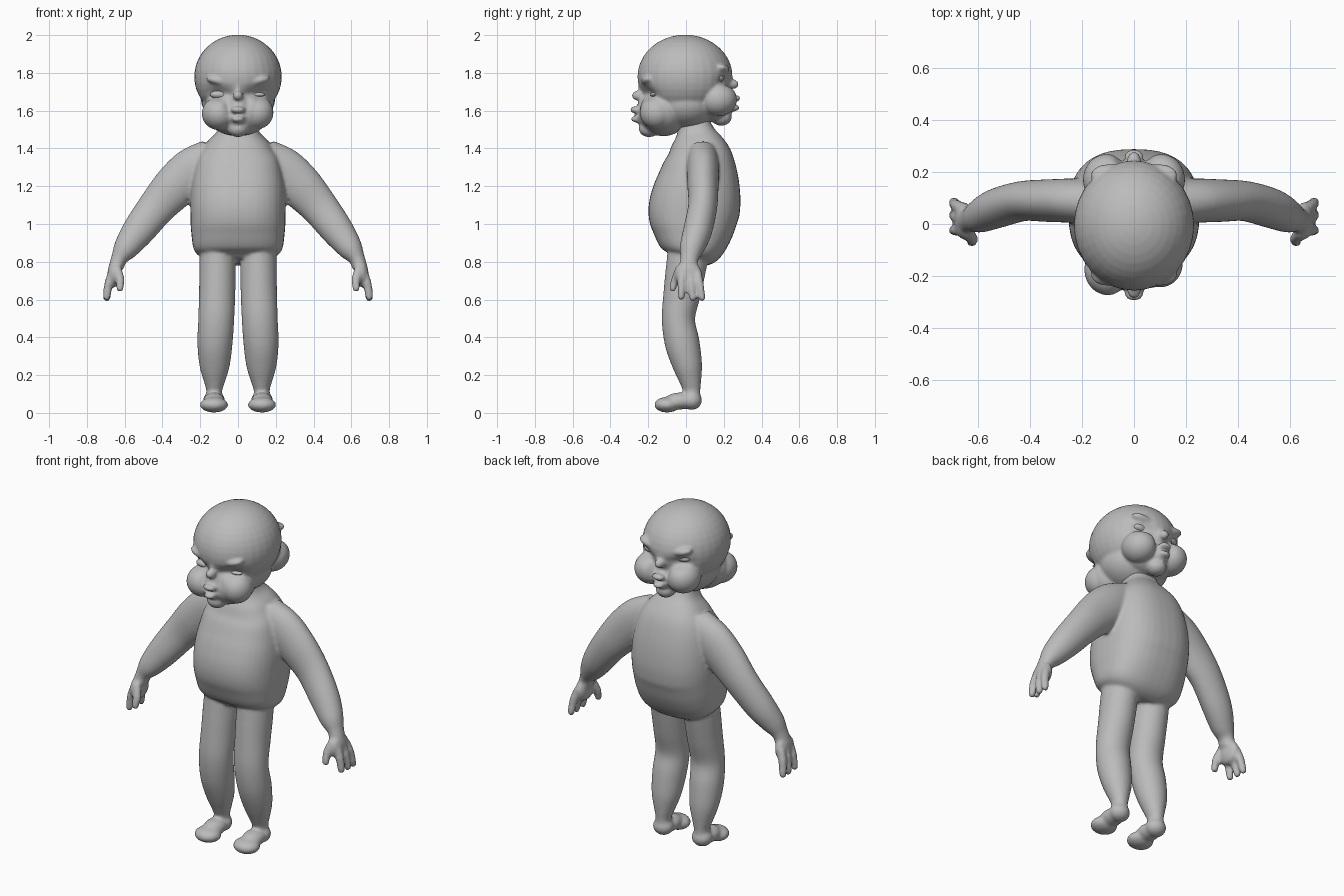
import bpy, bmesh, math
from mathutils import Vector, Matrix

cube = bpy.data.objects.get("Cube")
if cube:
    bpy.data.objects.remove(cube, do_unlink=True)

skin = bpy.data.materials.new("plain_grey")
skin.use_nodes = True
GREY = (0.5, 0.5, 0.5, 1)
skin.diffuse_color = GREY
skin.node_tree.nodes["Principled BSDF"].inputs["Base Color"].default_value = GREY


def ball(bm, centre, radii, roll=0):
    """Ellipsoid, rolled about y."""
    m = (Matrix.Translation(centre) @ Matrix.Rotation(math.radians(roll), 4, 'Y')
         @ Matrix.Diagonal((*radii, 1)))
    bmesh.ops.create_uvsphere(bm, u_segments=32, v_segments=20, radius=1, matrix=m)


def spline(a, b, c, d, t):
    return 0.5 * (2 * b + (c - a) * t + (2 * a - 5 * b + 4 * c - d) * t * t
                  + (3 * b - a - 3 * c + d) * t ** 3)


def tube(bm, stations, power=2.0, sides=40, steps=5):
    """Smooth loft through (x, y, z, half width, half depth) stations."""
    n = len(stations)
    rows = []
    for i in range(n - 1):
        quad = [stations[max(0, min(n - 1, i + k))] for k in (-1, 0, 1, 2)]
        rows += [[spline(*v, s / steps) for v in zip(*quad)] for s in range(steps)]
    rows.append(list(stations[-1]))
    rings = []
    for i, row in enumerate(rows):
        ahead, behind = rows[min(i + 1, len(rows) - 1)], rows[max(i - 1, 0)]
        along = (Vector(ahead[:3]) - Vector(behind[:3])).normalized()
        depth = Vector((0, 1, 0))
        depth = (depth - along * depth.dot(along)).normalized()
        wide = depth.cross(along)
        ring = []
        for k in range(sides):
            a = math.tau * k / sides
            c, s = math.cos(a), math.sin(a)
            c = math.copysign(abs(c) ** (2 / power), c)
            s = math.copysign(abs(s) ** (2 / power), s)
            ring.append(bm.verts.new(Vector(row[:3]) + wide * c * row[3] + depth * s * row[4]))
        rings.append(ring)
    faces = [bm.faces.new(rings[0][::-1]), bm.faces.new(rings[-1])]
    for r, q in zip(rings, rings[1:]):
        for k in range(sides):
            j = (k + 1) % sides
            faces.append(bm.faces.new((r[k], r[j], q[j], q[k])))
    bmesh.ops.recalc_face_normals(bm, faces=faces)


def finish(name, bm, voxel=0, smooth=0, dents=()):
    """Make an object; fuse overlapping shapes, then press in the dents."""
    mesh = bpy.data.meshes.new(name)
    bm.to_mesh(mesh)
    bm.free()
    ob = bpy.data.objects.new(name, mesh)
    bpy.context.collection.objects.link(ob)
    if voxel:
        fuse = ob.modifiers.new("fuse", 'REMESH')
        fuse.mode, fuse.voxel_size = 'VOXEL', voxel
        soft = ob.modifiers.new("soften", 'SMOOTH')
        soft.factor, soft.iterations = 0.5, smooth
        ob.data = bpy.data.meshes.new_from_object(
            ob.evaluated_get(bpy.context.evaluated_depsgraph_get()))
        ob.modifiers.clear()
        ob.data.name = name
    for centre, radii, push in dents:
        for v in ob.data.vertices:
            d = sum(((p - c) / r) ** 2 for p, c, r in zip(v.co, centre, radii))
            if d < 9:
                v.co.y += push * math.exp(-d)
    ob.data.materials.clear()
    ob.data.materials.append(skin)
    for p in ob.data.polygons:
        p.use_smooth = True
        p.material_index = 0
    return ob


# Torso with pot belly, rounded back and neck
bm = bmesh.new()
tube(bm, [(0, .02, .80, .13, .09), (0, .03, .85, .225, .16), (0, .037, .95, .247, .212),
          (0, .04, 1.05, .252, .24), (0, .055, 1.15, .252, .236), (0, .067, 1.25, .24, .213),
          (0, .07, 1.35, .215, .18), (0, .06, 1.43, .165, .14), (0, .05, 1.49, .11, .1),
          (0, .04, 1.55, .09, .085), (0, .03, 1.65, .09, .085)], power=2.5)

for s in (-1, 1):
    # Arm
    tube(bm, [(s * .13, .085, 1.37, .09, .08), (s * .23, .09, 1.29, .122, .085),
              (s * .33, .09, 1.2, .118, .082), (s * .43, .088, 1.09, .1, .077),
              (s * .53, .06, .96, .086, .076), (s * .595, .03, .87, .066, .064),
              (s * .63, .018, .815, .043, .048), (s * .645, .012, .77, .04, .05)])
    # Hand with fingers and thumb
    ball(bm, (s * .655, .012, .735), (.036, .072, .07))
    for y, tip_y, tip_z in ((.06, .085, .61), (.022, .035, .61), (-.022, -.025, .615)):
        tube(bm, [(s * .665, y, .74, .024, .023), (s * .685, (y + tip_y) / 2, .68, .024, .022),
                  (s * .695, tip_y, tip_z, .02, .018)], sides=16)
        ball(bm, (s * .695, tip_y, tip_z), (.02, .018, .02))
    tube(bm, [(s * .645, -.03, .77, .025, .024), (s * .625, -.055, .71, .024, .022),
              (s * .625, -.07, .66, .02, .018)], sides=16)
    ball(bm, (s * .625, -.07, .66), (.02, .018, .02))
    # Leg with bent knee and slim ankle
    tube(bm, [(s * .108, .02, .92, .085, .11), (s * .108, .005, .8, .096, .108),
              (s * .11, -.018, .65, .096, .1), (s * .115, -.04, .5, .095, .088),
              (s * .122, -.02, .37, .093, .092), (s * .124, .008, .25, .08, .078),
              (s * .125, .025, .16, .054, .056), (s * .126, .03, .115, .042, .046),
              (s * .127, .03, .06, .05, .048)])
    # Foot: heel, instep and toes
    ball(bm, (s * .127, .03, .066), (.058, .054, .05))
    ball(bm, (s * .127, -.03, .063), (.058, .085, .045))
    ball(bm, (s * .127, -.1, .043), (.075, .068, .041))
finish("body", bm, .009, 6)

# Head: cranium and jaws shared by two opposite faces
bm = bmesh.new()
ball(bm, (0, -.005, 1.78), (.232, .252, .222))
ball(bm, (0, 0, 1.64), (.19, .18, .14))
ball(bm, (0, -.12, 1.6), (.178, .14, .135))
ball(bm, (0, .12, 1.645), (.16, .12, .105))
ball(bm, (-.1, -.175, 1.585), (.092, .1, .088))
ball(bm, (.1, -.155, 1.59), (.088, .09, .088))
dents = []
for side, low, reach in ((-1, 0, 0), (1, .06, -.008)):
    def at(x, y, z):
        return (x, side * (y + reach), z + low)
    ball(bm, at(0, .195, 1.505), (.055, .055, .045))    # chin
    ball(bm, at(0, .225, 1.575), (.05, .05, .055))      # muzzle
    ball(bm, at(0, .27, 1.605), (.038, .026, .018))     # upper lip
    ball(bm, at(0, .265, 1.555), (.032, .026, .017))    # lower lip
    ball(bm, at(0, .255, 1.68), (.027, .033, .026))     # nose tip
    ball(bm, at(0, .225, 1.72), (.02, .03, .045))       # nose bridge
    dents.append((at(0, .28, 1.58), (.04, .04, .008), -side * .014))
    for s in (-1, 1):
        ball(bm, at(s * .095, .195, 1.755), (.075, .045, .026), -s * 14)   # brow
        if side > 0:
            ball(bm, (s * .105, .17, 1.66), (.092, .1, .09))               # rear cheek
        dents.append((at(s * .1, .2, 1.695), (.058, .09, .032), -side * .028))
        dents.append((at(s * .05, .25, 1.64), (.022, .06, .05), -side * .012))
finish("two_faced_head", bm, .008, 5, dents)


# Eyes: one open and one shut in front, two open behind
for name, centre, radii in (("front_right_eye", (-.1, -.175, 1.685), (.048, .027, .022)),
                            ("front_left_shut_eye", (.1, -.17, 1.685), (.045, .02, .012)),
                            ("rear_right_eye", (-.1, .175, 1.775), (.048, .028, .023)),
                            ("rear_left_eye", (.1, .175, 1.775), (.048, .028, .023))):
    bm = bmesh.new()
    ball(bm, centre, radii)
    finish(name, bm)
